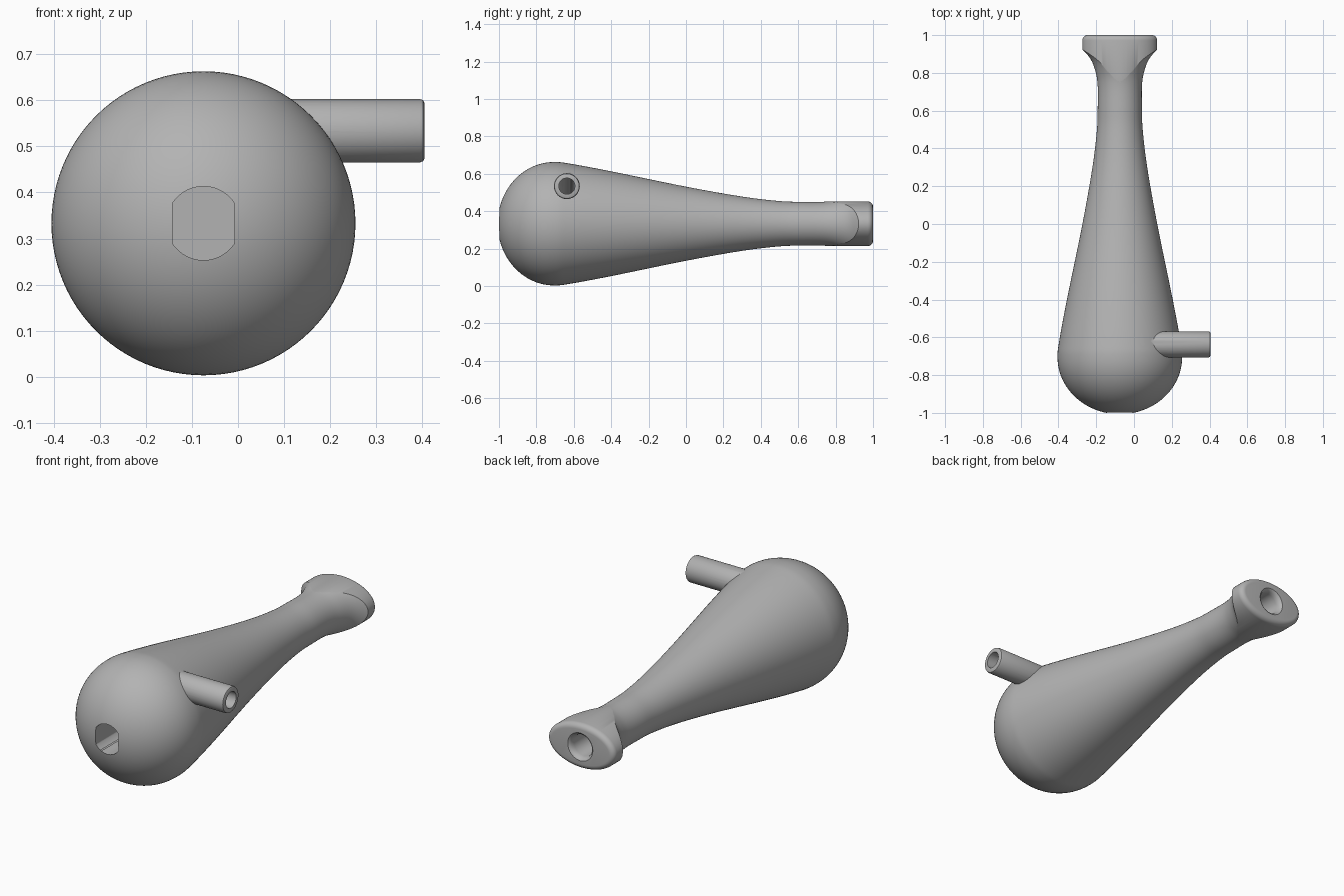
import bpy, bmesh, math

if bpy.data.objects.get("Cube"):
    bpy.data.objects.remove(bpy.data.objects["Cube"])

CX, CZ = -0.075, 0.333        # long axis of the body
TY, TZ = -0.637, 0.534        # axis of the side tube
TAU = 2 * math.pi

grey = bpy.data.materials.new("plain grey")
grey.use_nodes = True
grey.diffuse_color = (0.45, 0.45, 0.45, 1)
grey.node_tree.nodes["Principled BSDF"].inputs["Base Color"].default_value = (0.45, 0.45, 0.45, 1)


def loft(name, rings, place, sides=96, clip=9, closed=False):
    """Skin elliptical rings (t, ra, rb, drop); place maps (a, b, t) to space."""
    bm = bmesh.new()
    loops = []
    for t, ra, rb, drop in rings:
        loop = []
        for i in range(sides):
            a = ra * math.cos(TAU * i / sides)
            b = rb * math.sin(TAU * i / sides) - drop
            loop.append(bm.verts.new(place(max(-clip, min(clip, a)), b, t)))
        loops.append(loop)
    pairs = list(zip(loops, loops[1:]))
    if closed:
        pairs.append((loops[-1], loops[0]))
    else:
        bm.faces.new(loops[0])
        bm.faces.new(loops[-1])
    for p, q in pairs:
        for i in range(sides):
            j = (i + 1) % sides
            bm.faces.new((p[i], p[j], q[j], q[i]))
    bmesh.ops.remove_doubles(bm, verts=bm.verts, dist=1e-5)
    bmesh.ops.recalc_face_normals(bm, faces=bm.faces)
    mesh = bpy.data.meshes.new(name)
    bm.to_mesh(mesh)
    bm.free()
    mesh.materials.append(grey)
    obj = bpy.data.objects.new(name, mesh)
    bpy.context.scene.collection.objects.link(obj)
    return obj


def along_body(a, b, t):
    return (CX + a, t, CZ + b)


def along_tube(a, b, t):
    return (t, TY + a, TZ + b)


def rounds(points):
    return [(t, r, r, 0) for t, r in points]


def spline(points, steps=6):
    """Catmull-Rom curve through the inner points."""
    out = []
    for p0, p1, p2, p3 in zip(points, points[1:], points[2:], points[3:]):
        for s in range(steps):
            u = s / steps
            out.append(tuple(0.5 * (2 * b + (c - a) * u + (2 * a - 5 * b + 4 * c - d) * u * u
                                    + (3 * b - a - 3 * c + d) * u ** 3)
                             for a, b, c, d in zip(p0, p1, p2, p3)))
    return out + [points[-2]]


def combine(obj, other, operation):
    mod = obj.modifiers.new("join", "BOOLEAN")
    mod.operation = operation
    mod.solver = "EXACT"
    mod.object = other
    bpy.context.view_layer.objects.active = obj
    bpy.ops.object.modifier_apply(modifier=mod.name)
    bpy.data.objects.remove(other)


# Body: round bulb, long taper and flared end
bulb = [(-0.705 - 0.302 * math.cos(k * math.pi / 48), 0.33 * math.sin(k * math.pi / 48))
        for k in range(1, 24)]
taper = spline([(-0.8, 0.32), (-0.705, 0.33), (-0.62, 0.321), (-0.4, 0.28), (0, 0.198),
                (0.3, 0.145), (0.5, 0.121), (0.62, 0.117), (0.73, 0.117), (0.8, 0.127),
                (0.87, 0.153), (0.925, 0.2), (0.96, 0.25)])
body = loft("whistle_body", rounds(bulb + taper + [(1.0, 0.2)]), along_body)

# Trim the flare to an oval mouthpiece with a rounded rim
RX, RZ, F = 0.198, 0.119, 0.028
inner = [(0.74, RX, RZ, 0)]
for k in range(7):
    w = k * math.pi / 12
    inset = F * (1 - math.cos(w))
    inner.append((1 - F + F * math.sin(w), RX - inset, RZ - inset, 0))
inner.append((1.05, RX - F, RZ - F, 0))
trim = loft("trim", inner + rounds([(1.05, 0.5), (0.74, 0.5)]), along_body, closed=True)
combine(body, trim, "DIFFERENCE")

# Side tube with a softened end
tube = loft("side_tube", rounds([(0.0, 0.069), (0.395, 0.069), (0.402, 0.066), (0.405, 0.06)]),
            along_tube, sides=64)
combine(body, tube, "UNION")

# Bores: flat-sided front hole, mouth hole, and bent tube passage
front_hole = loft("front_hole", rounds([(-1.1, 0.08), (-0.5, 0.08)]), along_body, clip=0.067)
combine(body, front_hole, "DIFFERENCE")
mouth_hole = loft("mouth_hole", rounds([(0.4, 0.058), (0.97, 0.058), (0.985, 0.061),
                                        (0.995, 0.067), (1.0, 0.074), (1.03, 0.074)]), along_body)
combine(body, mouth_hole, "DIFFERENCE")
tube_hole = loft("tube_hole", [(0.5, 0.043, 0.043, 0), (0.16, 0.043, 0.043, 0),
                               (-0.07, 0.043, 0.043, 0.17)], along_tube, sides=48)
combine(body, tube_hole, "DIFFERENCE")

bpy.ops.object.select_all(action="DESELECT")
body.select_set(True)
bpy.context.view_layer.objects.active = body
bpy.ops.object.shade_smooth_by_angle(angle=math.radians(32))
